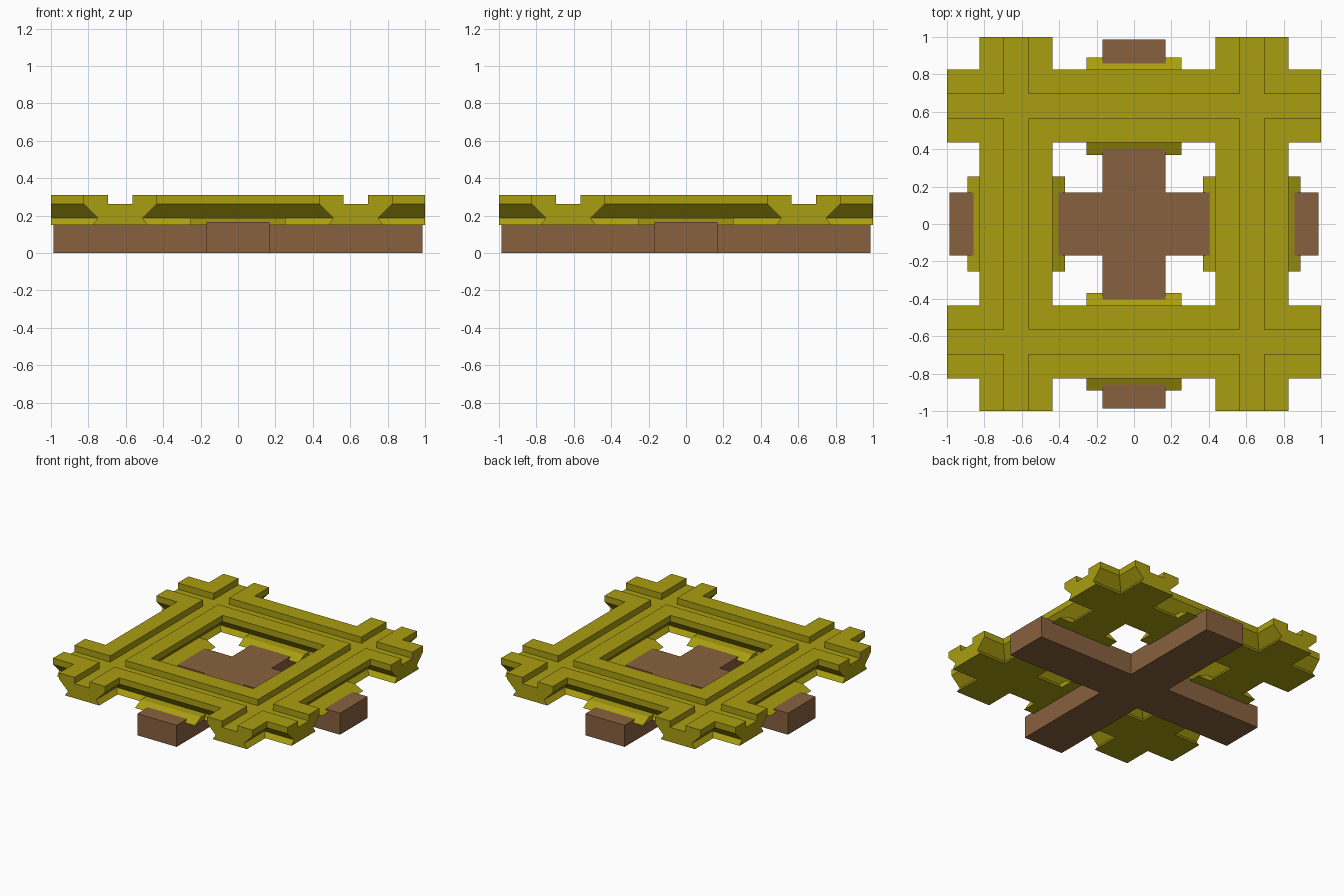
import bpy, bmesh
from math import pi
from mathutils import Matrix

if "Cube" in bpy.data.objects:
    bpy.data.objects.remove(bpy.data.objects["Cube"])


def material(name, rgb):
    m = bpy.data.materials.new(name)
    m.diffuse_color = (*rgb, 1)
    m.use_nodes = True
    m.node_tree.nodes["Principled BSDF"].inputs["Base Color"].default_value = m.diffuse_color
    return m


def prism(name, profile, start, depth, mat, xf=Matrix()):
    """Closed 3D outline pushed along a vector, then transformed."""
    bm = bmesh.new()
    face = bm.faces.new([bm.verts.new(start(p)) for p in profile])
    new = bmesh.ops.extrude_face_region(bm, geom=[face])["geom"]
    bmesh.ops.translate(bm, vec=depth, verts=[v for v in new if isinstance(v, bmesh.types.BMVert)])
    bmesh.ops.transform(bm, matrix=xf, verts=bm.verts)
    bmesh.ops.recalc_face_normals(bm, faces=bm.faces)
    me = bpy.data.meshes.new(name)
    bm.to_mesh(me)
    bm.free()
    me.materials.append(mat)
    ob = bpy.data.objects.new(name, me)
    bpy.context.collection.objects.link(ob)
    return ob


def mirrored(half):
    return half + [(-a, z) for a, z in reversed(half)]


olive = material("olive_metal", (0.40, 0.34, 0.005))
brown = material("brown_wood", (0.25, 0.12, 0.05))

# Rail, groove and plate cross-sections (offset from rail centre, height)
RAIL = mirrored([(0.147, 0.15), (0.12, 0.187), (0.195, 0.262), (0.195, 0.31)])
GROOVE = mirrored([(0.065, 0.262), (0.065, 0.40)])
PLATE = mirrored([(0.26, 0.15), (0.185, 0.187)])
CENTRE = 0.63


def four_bars(name, profile, half_len):
    """The same bar along each side of the square."""
    return [prism(f"{name}_{i + 1}", profile,
                  lambda p: (-half_len, CENTRE + p[0], p[1]), (2 * half_len, 0, 0),
                  olive, Matrix.Rotation(i * pi / 2, 4, 'Z')) for i in range(4)]


# Crossing rails: join four bars, then cut the wheel grooves
rails = four_bars("rail", RAIL, 1.0)
grooves = four_bars("groove_cutter", GROOVE, 1.2)
track = rails[0]
track.name = "crossing_rails"
for op, tools in (('UNION', rails[1:]), ('DIFFERENCE', grooves)):
    for t in tools:
        mod = track.modifiers.new(op.lower(), 'BOOLEAN')
        mod.operation, mod.solver, mod.object = op, 'EXACT', t
bpy.context.view_layer.update()
result = bpy.data.meshes.new_from_object(
    track.evaluated_get(bpy.context.evaluated_depsgraph_get()))
track.modifiers.clear()
track.data = result
for t in rails[1:] + grooves:
    bpy.data.objects.remove(t)

# Sloped plates under the middle of each rail
four_bars("rail_plate", PLATE, 0.255)

# Cross-shaped wooden tie
L, W = 0.987, 0.168
quarter = [(L, -W), (L, W), (W, W)]
cross = []
for i in range(4):
    for x, y in quarter:
        for _ in range(i):
            x, y = -y, x
        cross.append((x, y))
prism("cross_tie", cross, lambda p: (*p, 0), (0, 0, 0.166), brown)
